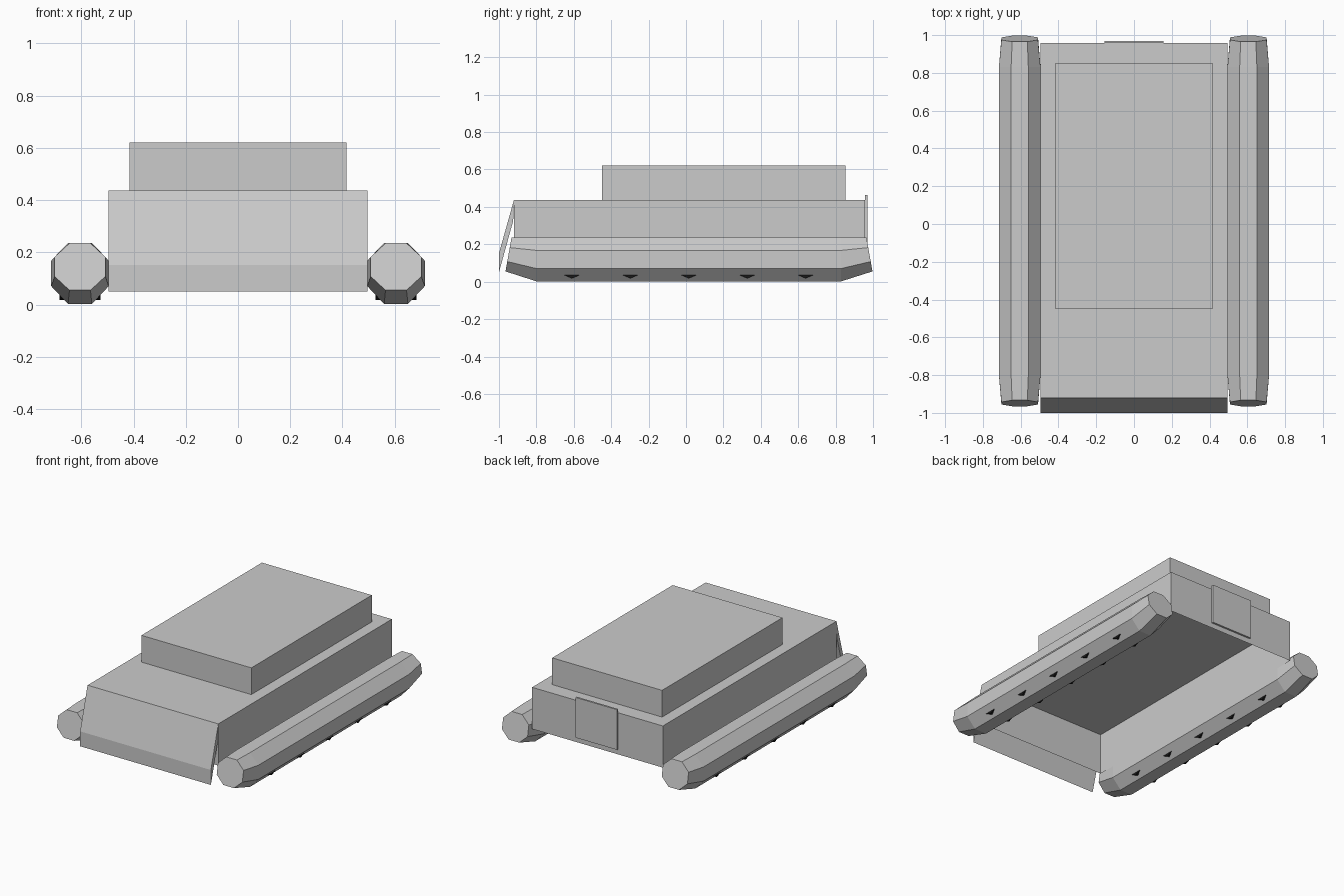
import bpy, bmesh, math

if "Cube" in bpy.data.objects:
    bpy.data.objects.remove(bpy.data.objects["Cube"])

def material(name, v):
    m = bpy.data.materials.new(name)
    m.diffuse_color = (v, v, v, 1)
    m.use_nodes = True
    m.node_tree.nodes["Principled BSDF"].inputs["Base Color"].default_value = m.diffuse_color
    return m

GREY = material("hull grey", 0.6)
BLACK = material("matte black", 0.01)

def finish(name, bm, mat):
    bmesh.ops.recalc_face_normals(bm, faces=bm.faces)
    me = bpy.data.meshes.new(name)
    bm.to_mesh(me)
    bm.free()
    me.materials.append(mat)
    ob = bpy.data.objects.new(name, me)
    bpy.context.collection.objects.link(ob)
    return ob

def loft(name, sections, mat, caps=(True, True)):
    """Skin a row of matching closed rings."""
    bm = bmesh.new()
    rings = [[bm.verts.new(p) for p in s] for s in sections]
    n = len(rings[0])
    for a, b in zip(rings, rings[1:]):
        for i in range(n):
            j = (i + 1) % n
            bm.faces.new((a[i], a[j], b[j], b[i]))
    for ring, cap in zip((rings[0], rings[-1]), caps):
        if cap:
            bm.faces.new(ring)
    return finish(name, bm, mat)

def prism(name, profile_yz, x0, x1, mat):
    return loft(name, [[(x, y, z) for y, z in profile_yz] for x in (x0, x1)], mat)

def box(name, x0, x1, y0, y1, z0, z1, mat, bottom=True):
    ring = [(x0, y0), (x1, y0), (x1, y1), (x0, y1)]
    return loft(name, [[(x, y, z) for x, y in ring] for z in (z0, z1)], mat, (bottom, True))

# Main hull is an open-bottomed shell
box("hull", -0.495, 0.495, -0.92, 0.957, 0.152, 0.437, GREY, bottom=False)
# Raised cabin block
box("cabin", -0.416, 0.416, -0.45, 0.853, 0.437, 0.62, GREY)
# Rear hatch plate
box("rear_hatch", -0.157, 0.157, 0.957, 0.97, 0.188, 0.463, GREY)
# Sloping front ramp
prism("front_ramp", [(-0.92, 0.437), (-1.0, 0.152), (-1.0, 0.05), (-0.924, 0.325)],
      -0.495, 0.495, GREY)

# Side pontoons: octagonal tubes with upswept, raked ends
def octagon(cx, y, hx, zc, hz, rake=0.0):
    k = 1 / math.cos(math.pi / 8)
    pts = []
    for i in range(8):
        a = math.pi / 8 + i * math.pi / 4
        s = k * math.sin(a)
        pts.append((cx + hx * k * math.cos(a), y - rake * s, zc + hz * s))
    return pts

for side, label in ((-1, "left"), (1, "right")):
    cx = side * 0.605
    loft(label + "_pontoon", [
        octagon(cx, -0.949, 0.097, 0.145, 0.09, -0.016),
        octagon(cx, -0.80, 0.11, 0.119, 0.117),
        octagon(cx, 0.83, 0.11, 0.119, 0.117),
        octagon(cx, 0.981, 0.097, 0.145, 0.09, 0.016)], GREY)
    # Small black vents along both lower flanks
    for s in (-1, 1):
        for i in range(5):
            y = -0.61 + i * 0.3125
            x = cx + s * 0.07
            prism(f"{label}_vent", [(y - 0.042, 0.036), (y + 0.042, 0.036), (y, 0.018)],
                  x - 0.008, x + 0.008, BLACK)
